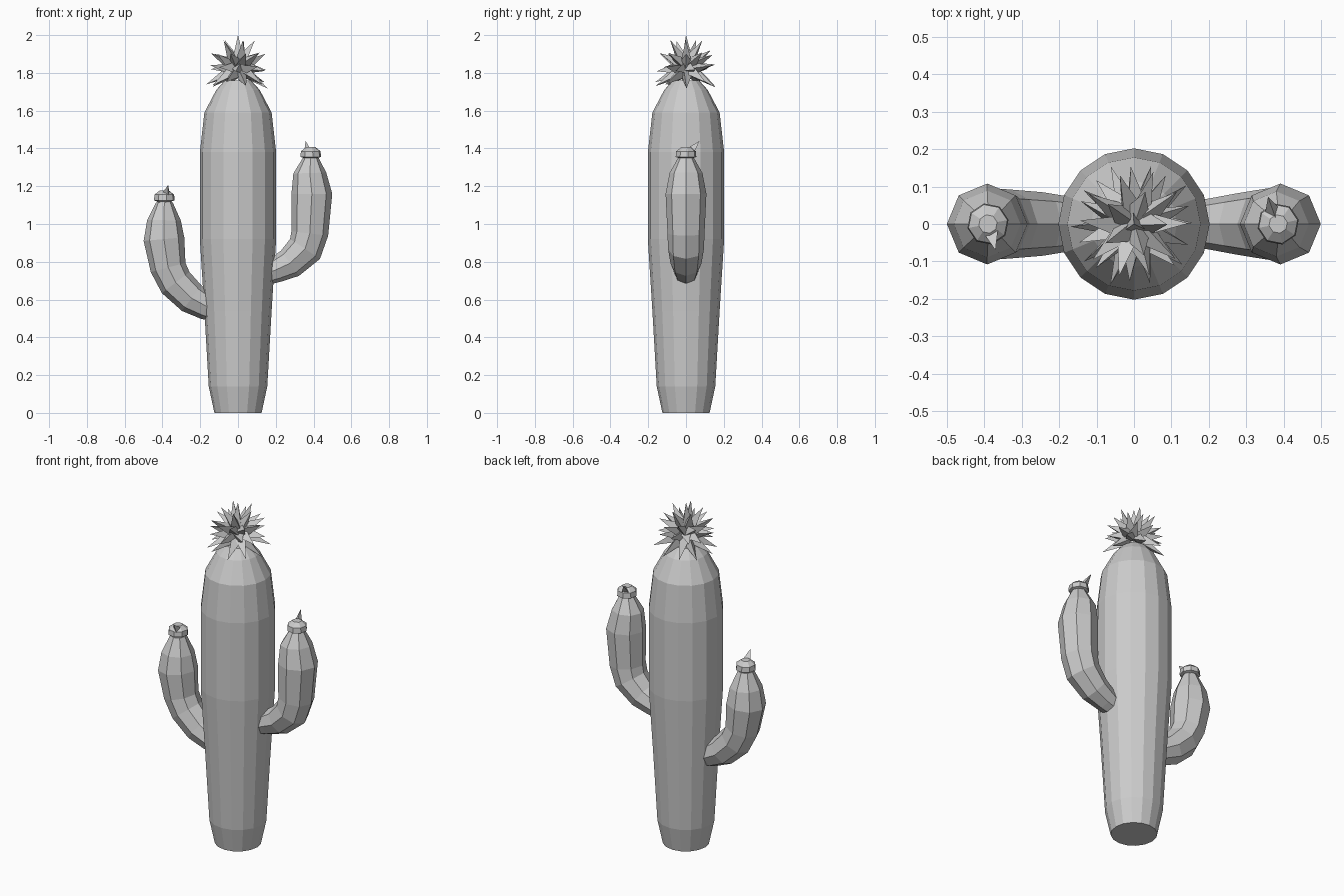
import bpy, bmesh, math, random
from mathutils import Vector

if "Cube" in bpy.data.objects:
    bpy.data.objects.remove(bpy.data.objects["Cube"])

random.seed(4)


def make_object(name, bm):
    bmesh.ops.recalc_face_normals(bm, faces=bm.faces)
    mesh = bpy.data.meshes.new(name)
    bm.to_mesh(mesh)
    bm.free()
    obj = bpy.data.objects.new(name, mesh)
    bpy.context.collection.objects.link(obj)
    return obj


def loft(bm, rings):
    """Skin closed rings of points and cap both ends."""
    loops = [[bm.verts.new(p) for p in ring] for ring in rings]
    n = len(loops[0])
    for a, b in zip(loops, loops[1:]):
        for i in range(n):
            j = (i + 1) % n
            bm.faces.new((a[i], a[j], b[j], b[i]))
    bm.faces.new(loops[0][::-1])
    bm.faces.new(loops[-1])


def circle(center, radius, sides, u=Vector((1, 0, 0)), v=Vector((0, 1, 0)), phase=0):
    angles = [2 * math.pi * i / sides + phase for i in range(sides)]
    return [Vector(center) + (u * math.cos(a) + v * math.sin(a)) * radius for a in angles]


def spike(bm, base, tip, radius, sides=3, phase=0):
    axis = (tip - base).normalized()
    u = axis.orthogonal().normalized()
    ring = [bm.verts.new(p) for p in circle(base, radius, sides, u, axis.cross(u), phase)]
    top = bm.verts.new(tip)
    for i in range(sides):
        bm.faces.new((ring[i], ring[(i + 1) % sides], top))
    bm.faces.new(ring[::-1])


# Trunk
bm = bmesh.new()
profile = [(0.125, 0), (0.155, 0.14), (0.178, 0.54), (0.202, 0.92), (0.202, 1.38),
           (0.178, 1.59), (0.115, 1.71), (0.07, 1.76)]
loft(bm, [circle((0, 0, z), r, 16) for r, z in profile])
make_object("trunk", bm)

# Crown of spikes
seed = bmesh.new()
bmesh.ops.create_icosphere(seed, subdivisions=2, radius=1)
directions = [v.co.normalized() for v in seed.verts]
seed.free()
bm = bmesh.new()
center = Vector((0, 0, 1.825))
for d in directions:
    if d.z < -0.8:
        continue
    jitter = Vector([random.uniform(-0.12, 0.12) for _ in range(3)])
    tip_dir = (d + jitter * (1 - abs(d.z))).normalized()
    length = 0.155 + 0.02 * d.z if d.z > -0.3 else 0.19
    spike(bm, center + d * 0.05, center + tip_dir * length, 0.034, 3, random.uniform(0, 2))
make_object("crown_spikes", bm)


# Arms, each with a bud and a small thorn on top
def arm(side, path, bud_x, bud_z, thorn_tip):
    bm = bmesh.new()
    points = [Vector((x, 0, z)) for x, z, r in path]
    rings = []
    for i, p in enumerate(points):
        t = (points[min(i + 1, len(points) - 1)] - points[max(i - 1, 0)]).normalized()
        if i == len(points) - 1:
            t = Vector((0, 0, 1))
        y_axis = Vector((0, 1, 0))
        rings.append(circle(p, path[i][2], 8, y_axis.cross(t), y_axis))
    loft(bm, rings)
    make_object(side + "_arm", bm)

    bm = bmesh.new()
    bud = [(0.04, -0.02), (0.04, 0.005), (0.056, 0.01), (0.053, 0.04), (0.025, 0.062)]
    loft(bm, [circle((bud_x, 0, bud_z + h), r, 8, phase=0.2) for r, h in bud])
    make_object(side + "_bud", bm)

    bm = bmesh.new()
    tip = Vector(thorn_tip)
    spike(bm, Vector((bud_x * 0.97, tip.y * 0.35, bud_z + 0.04)), tip, 0.025)
    make_object(side + "_thorn", bm)


arm("right", [(0.14, 0.735, 0.06), (0.2, 0.757, 0.068), (0.275, 0.792, 0.082),
              (0.355, 0.868, 0.095), (0.38, 0.95, 0.098), (0.391, 1.16, 0.108),
              (0.38, 1.27, 0.087), (0.385, 1.35, 0.042)],
    0.385, 1.345, (0.358, 0.072, 1.44))
arm("left", [(-0.11, 0.54, 0.06), (-0.165, 0.563, 0.072), (-0.245, 0.607, 0.085),
             (-0.33, 0.69, 0.092), (-0.37, 0.77, 0.095), (-0.392, 0.92, 0.108),
             (-0.392, 1.02, 0.089), (-0.39, 1.115, 0.044)],
    -0.39, 1.115, (-0.37, -0.07, 1.207))
